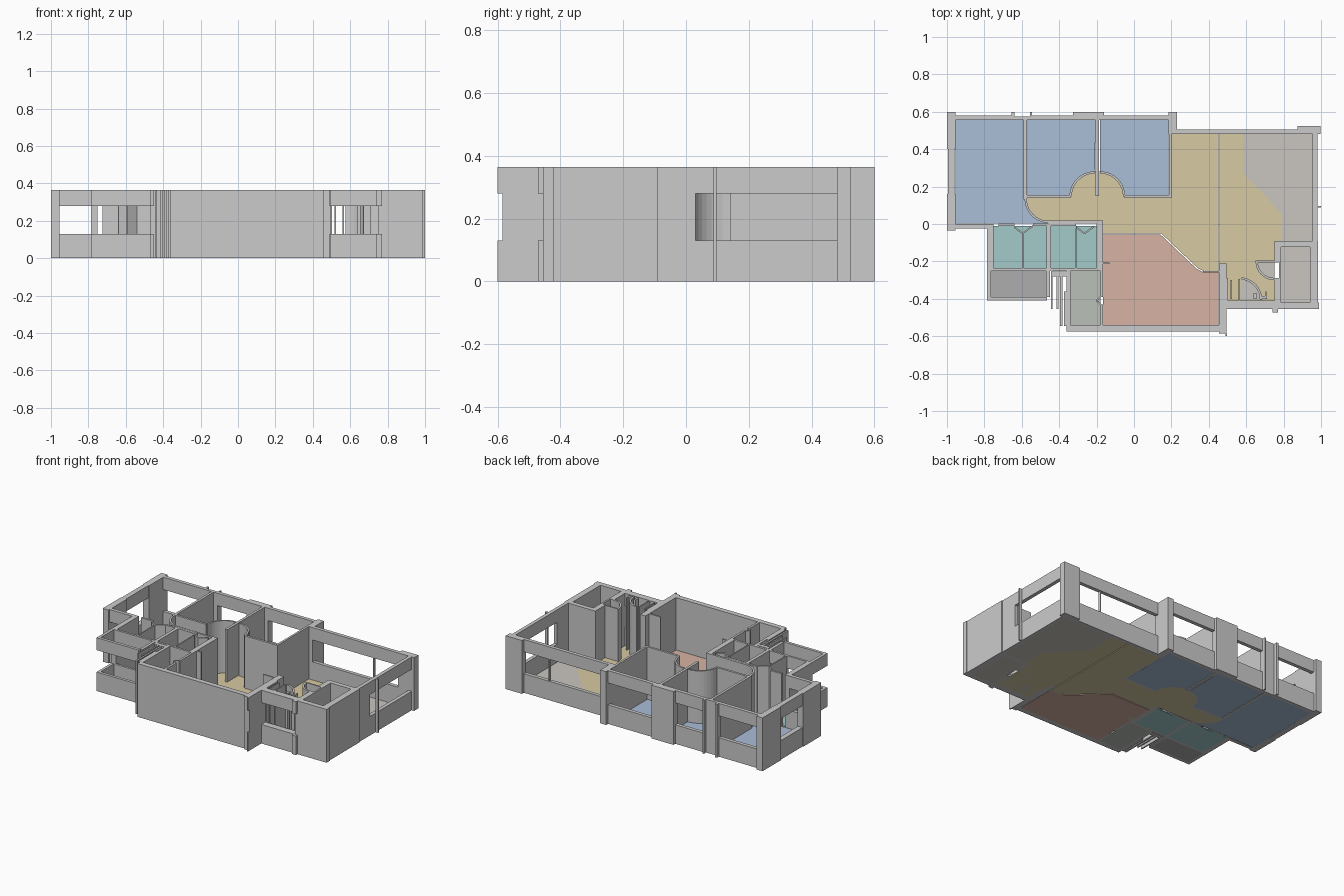
import bpy, bmesh
from math import cos, sin, radians

H, SILL, HEAD, FLOOR = 0.365, 0.13, 0.28, 0.006


def add_prism(bm, pts, z0, z1):
    face = bm.faces.new([bm.verts.new((x, y, z0)) for x, y in pts])
    ext = bmesh.ops.extrude_face_region(bm, geom=[face])
    for v in ext["geom"]:
        if isinstance(v, bmesh.types.BMVert):
            v.co.z = z1


def prisms(name, parts, mat=None):
    """One object from a list of (outline, bottom, top)."""
    bm = bmesh.new()
    for p in parts:
        add_prism(bm, *p)
    bmesh.ops.recalc_face_normals(bm, faces=bm.faces)
    me = bpy.data.meshes.new(name)
    bm.to_mesh(me)
    bm.free()
    ob = bpy.data.objects.new(name, me)
    bpy.context.collection.objects.link(ob)
    if mat:
        me.materials.append(mat)
    return ob


def rect(x0, x1, y0, y1):
    return [(x0, y0), (x1, y0), (x1, y1), (x0, y1)]


def walls(name, rects):
    prisms(name, [(rect(*r), 0, H) for r in rects])


def windows(name, rects):
    prisms(name, [(rect(*r), a, b) for r in rects for a, b in ((0, SILL), (HEAD, H))])


def arc(cx, cy, r, a0, a1, n=10):
    return [(cx + r * cos(radians(a0 + (a1 - a0) * i / n)),
             cy + r * sin(radians(a0 + (a1 - a0) * i / n))) for i in range(n + 1)]


def arc_wall(name, cx, cy, r, a0, a1, t=0.012):
    o, i = arc(cx, cy, r, a0, a1), arc(cx, cy, r - t, a0, a1)
    prisms(name, [([o[k], o[k + 1], i[k + 1], i[k]], 0, H) for k in range(len(o) - 1)])


def strip_wall(name, pts, t=0.01):
    prisms(name, [([a, b, (b[0], b[1] - t), (a[0], a[1] - t)], 0, H)
                  for a, b in zip(pts, pts[1:])])


def color(name, r, g, b):
    m = bpy.data.materials.new(name)
    m.diffuse_color = (r, g, b, 1)
    return m


# Outer columns and solid walls around the bedrooms and balcony
walls("outer_columns", [
    (-1, -0.955, 0.40, 0.60), (-1, -0.955, -0.035, 0.16),
    (-0.655, -0.64, 0.555, 0.60), (-0.64, -0.555, 0.555, 0.575), (-0.555, -0.545, 0.555, 0.60),
    (-0.325, -0.16, 0.555, 0.60), (0.185, 0.23, 0.48, 0.60),
    (0.875, 0.998, 0.48, 0.525), (0.955, 0.98, -0.09, 0.03),
    (0.98, 1.0, 0.087, 0.097), (0.683, 0.69, 0.485, 0.50)])

# Walls with window openings (sill band plus head band)
windows("bedroom_windows", [
    (-0.955, -0.655, 0.555, 0.58), (-0.545, -0.325, 0.555, 0.58),
    (-0.16, 0.185, 0.555, 0.58), (-0.995, -0.96, 0.16, 0.40),
    (-0.955, -0.785, -0.025, 0.0)])
windows("living_windows", [(0.23, 0.875, 0.48, 0.505), (0.955, 0.98, 0.03, 0.48)])
windows("entrance_windows", [(0.495, 0.75, -0.455, -0.41), (0.74, 0.77, -0.472, -0.455),
                             (0.488, 0.497, -0.6, -0.585)])
windows("service_ledge_walls", [
    (-0.785, -0.465, -0.41, -0.39), (-0.785, -0.765, -0.39, -0.25),
    (-0.47, -0.45, -0.39, -0.25), (-0.75, -0.465, -0.25, -0.235)])

# Bedroom partitions and door swings
walls("bedroom_partitions", [
    (-0.59, -0.573, 0.13, 0.555), (-0.205, -0.187, 0.15, 0.555),
    (0.186, 0.201, 0.14, 0.48), (-0.573, -0.34, 0.14, 0.155), (-0.05, 0.186, 0.14, 0.155)])
arc_wall("bedroom_door_swing_a", -0.21, 0.147, 0.135, 90, 180)
arc_wall("bedroom_door_swing_b", -0.182, 0.147, 0.135, 0, 90)
arc_wall("bedroom_door_swing_c", -0.455, 0.135, 0.13, 180, 270)

# Bathroom walls and folding doors
walls("bathroom_walls", [
    (-0.785, -0.75, -0.25, 0.0), (-0.725, -0.64, -0.012, 0.002), (-0.54, -0.31, -0.012, 0.002),
    (-0.46, -0.165, 0.004, 0.018), (-0.6, -0.592, -0.235, -0.045), (-0.467, -0.445, -0.25, -0.012),
    (-0.315, -0.307, -0.235, -0.03), (-0.445, -0.2, -0.25, -0.235), (-0.2, -0.165, -0.24, 0.004)])
strip_wall("bathroom_folding_door_a", [(-0.64, -0.012), (-0.596, -0.045), (-0.54, -0.005)])
strip_wall("bathroom_folding_door_b", [(-0.31, -0.012), (-0.265, -0.045), (-0.215, -0.01)])

# Kitchen, pipes beside it, and the large front room
walls("kitchen_and_front_room_walls", [
    (-0.36, -0.34, -0.54, -0.25), (-0.36, 0.455, -0.575, -0.54), (0.455, 0.495, -0.585, -0.21),
    (-0.18, -0.165, -0.39, -0.24), (-0.18, -0.165, -0.54, -0.43), (-0.34, -0.18, -0.25, -0.24),
    (-0.165, -0.13, -0.215, -0.205), (0.37, 0.455, -0.26, -0.25)])
walls("service_pipes", [
    (-0.445, -0.437, -0.455, -0.25), (-0.415, -0.405, -0.455, -0.27),
    (-0.395, -0.383, -0.545, -0.27), (-0.375, -0.36, -0.545, -0.36),
    (-0.44, -0.36, -0.28, -0.255)])
strip_wall("kitchen_folding_door", [(-0.175, -0.38), (-0.2, -0.405), (-0.172, -0.43)])

# Entrance closet, door swings and corner bathroom
walls("corner_bathroom_walls", [
    (0.75, 0.787, -0.2, -0.09), (0.75, 0.787, -0.455, -0.29), (0.775, 0.787, -0.29, -0.2),
    (0.787, 0.985, -0.122, -0.09), (0.942, 0.985, -0.42, -0.122), (0.787, 0.99, -0.455, -0.42)])
walls("entrance_partitions", [
    (0.495, 0.503, -0.41, -0.29), (0.515, 0.523, -0.4, -0.3), (0.56, 0.568, -0.41, -0.295),
    (0.64, 0.655, -0.4, -0.37), (0.67, 0.71, -0.4, -0.385), (0.7, 0.708, -0.385, -0.36),
    (0.65, 0.775, -0.205, -0.195)])
arc_wall("entrance_door_swing", 0.565, -0.405, 0.12, 0, 85)
arc_wall("corner_bathroom_door_swing", 0.75, -0.2, 0.1, 180, 270)

# Floors
blue = color("bedroom_blue", 0.40, 0.51, 0.68)
sand = color("living_sand", 0.68, 0.59, 0.36)
pink = color("front_room_pink", 0.68, 0.45, 0.37)
teal = color("bathroom_teal", 0.36, 0.60, 0.59)
stone = color("balcony_stone", 0.59, 0.56, 0.52)
grey = color("ledge_grey", 0.42, 0.42, 0.43)
moss = color("kitchen_grey", 0.50, 0.53, 0.49)

swing_a = arc(-0.21, 0.147, 0.135, 180, 90)
swing_b = arc(-0.182, 0.147, 0.135, 90, 0)
swing_c = arc(-0.455, 0.135, 0.13, 270, 180)
edge = [(0.79, -0.09), (0.79, 0.055), (0.765, 0.075), (0.7, 0.155), (0.6, 0.25), (0.583, 0.28), (0.583, 0.48)]


def floor(name, outlines, mat):
    prisms(name, [(o, 0, FLOOR) for o in outlines], mat)


floor("bedroom_floors", [
    [(-0.955, 0.003), (-0.46, 0.003)] + swing_c + [(-0.585, 0.555), (-0.955, 0.555)],
    [(-0.57, 0.155)] + swing_a + [(-0.205, 0.555), (-0.57, 0.555)],
    swing_b + [(0.185, 0.155), (0.185, 0.555), (-0.182, 0.555)]], blue)
floor("hall_and_living_floor", [
    [(0.2, 0.48), (0.2, 0.14), (-0.045, 0.14)] + swing_b[::-1] + swing_a[::-1]
    + [(-0.345, 0.14), (-0.573, 0.14)] + swing_c[::-1]
    + [(-0.165, 0.005), (-0.165, -0.05), (0.145, -0.05), (0.34, -0.235), (0.37, -0.25),
       (0.451, -0.25), (0.451, 0.48)],
    [(0.457, -0.21), (0.495, -0.21), (0.495, -0.41), (0.75, -0.41), (0.75, -0.09)]
    + edge + [(0.457, 0.48)]], sand)
floor("front_room_floor", [[(-0.165, -0.54), (0.453, -0.54), (0.453, -0.257), (0.37, -0.257),
                            (0.335, -0.24), (0.14, -0.055), (-0.165, -0.055)]], pink)
floor("bathroom_floors", [rect(-0.75, -0.467, -0.235, -0.01), rect(-0.445, -0.312, -0.235, -0.01),
                          rect(-0.31, -0.2, -0.235, -0.01)], teal)
floor("balcony_floor", [[(0.955, 0.48), (0.955, -0.09)] + edge], stone)
floor("corner_bathroom_floor", [rect(0.787, 0.942, -0.42, -0.122)], stone)
prisms("door_swing_floors", [
    ([(0.565, -0.405)] + arc(0.565, -0.405, 0.11, 0, 85), 0, FLOOR + 0.002),
    ([(0.75, -0.2)] + arc(0.75, -0.2, 0.095, 180, 270), 0, FLOOR + 0.002)], stone)
floor("service_ledge_floor", [rect(-0.765, -0.47, -0.39, -0.25)], grey)
floor("kitchen_floor", [rect(-0.34, -0.18, -0.54, -0.25)], moss)
